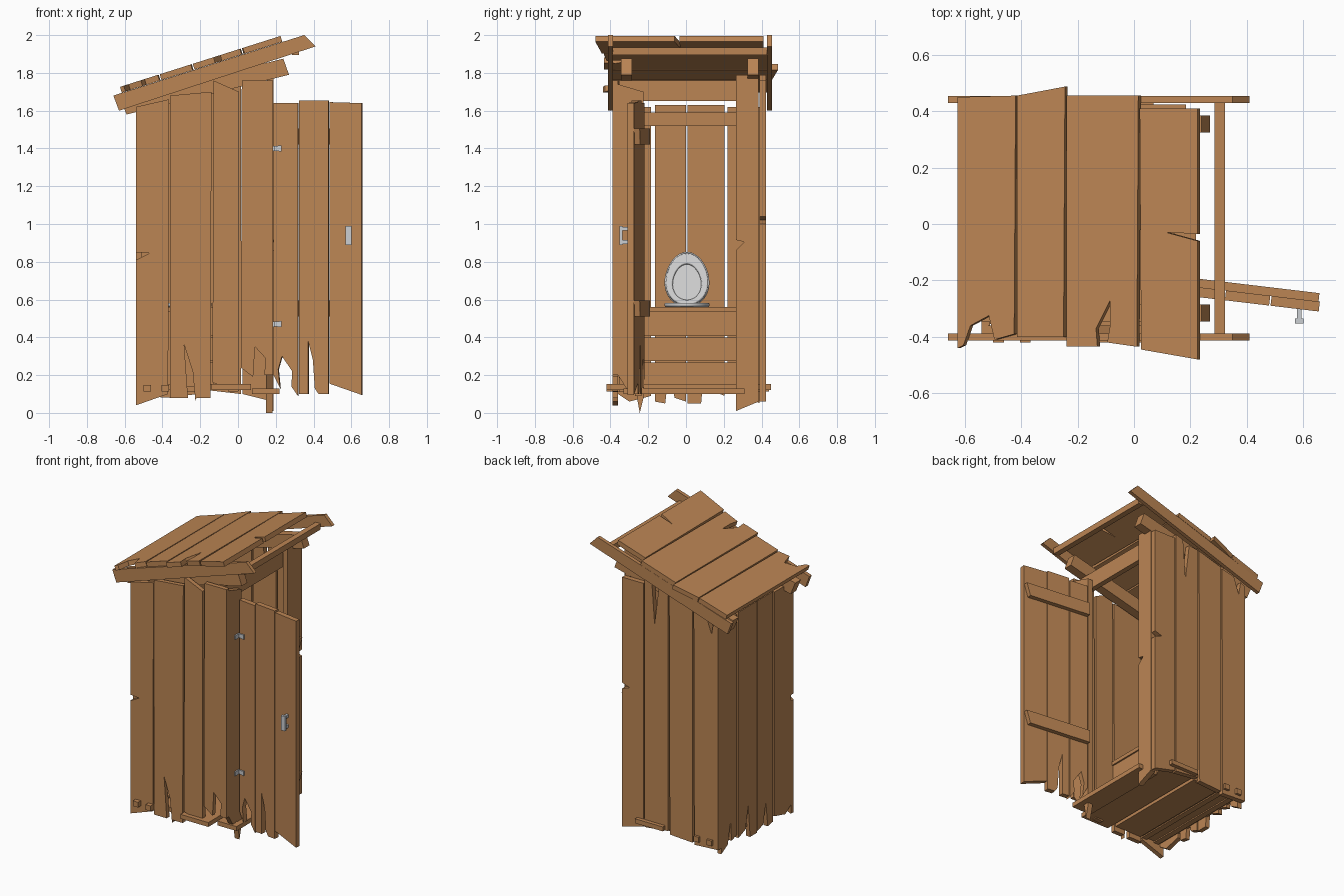
import bpy, bmesh, math
from mathutils import Vector


def material(name, rgb):
    m = bpy.data.materials.new(name)
    m.diffuse_color = (*rgb, 1)
    return m


WOOD = material("wood brown", (0.50, 0.235, 0.088))
PORCELAIN = material("pale grey", (0.64, 0.64, 0.64))
METAL = material("hinge grey", (0.60, 0.62, 0.65))


def slab(name, pts, origin, u, v, t, mat=WOOD):
    """Extrude a 2D outline lying in the plane (u, v), centred on the plane."""
    o, u, v = Vector(origin), Vector(u), Vector(v)
    n = u.cross(v).normalized() * t
    bm = bmesh.new()
    f = bm.faces.new([bm.verts.new(o + u * a + v * b - n / 2) for a, b in pts])
    new = bmesh.ops.extrude_face_region(bm, geom=[f])["geom"]
    bmesh.ops.translate(bm, verts=[g for g in new if isinstance(g, bmesh.types.BMVert)], vec=n)
    bmesh.ops.recalc_face_normals(bm, faces=bm.faces)
    me = bpy.data.meshes.new(name)
    bm.to_mesh(me)
    bm.free()
    me.materials.append(mat)
    ob = bpy.data.objects.new(name, me)
    bpy.context.collection.objects.link(ob)
    return ob


def box(name, x0, x1, y0, y1, z0, z1, mat=WOOD):
    return slab(name, [(x0, y0), (x1, y0), (x1, y1), (x0, y1)],
                (0, 0, (z0 + z1) / 2), (1, 0, 0), (0, 1, 0), z1 - z0, mat)


X, Y, Z = (1, 0, 0), (0, 1, 0), (0, 0, 1)

# Side wall towards -y
for i, p in enumerate([
    [(-.54, .04), (-.37, .10), (-.365, 1.66), (-.54, 1.62), (-.54, .85), (-.47, .845), (-.54, .81)],
    [(-.36, .08), (-.265, .08), (-.285, .36), (-.24, .22), (-.225, .06), (-.22, .08),
     (-.145, .08), (-.14, 1.70), (-.36, 1.68)],
    [(-.135, .16), (-.06, .14), (-.05, .11), (.005, .115), (.005, 1.70), (-.13, 1.76)],
    [(.015, .24), (.08, .19), (.09, .35), (.145, .29), (.14, .20), (.185, .20), (.185, 1.76), (.02, 1.76)],
]):
    slab(f"left_wall_plank_{i}", p, (0, -.375, 0), X, Z, .03)

# Side wall towards +y, with split tops and a nick on the door edge
for i, p in enumerate([
    [(-.54, .09), (-.36, .08), (-.355, 1.68), (-.45, 1.66), (-.49, 1.55), (-.505, 1.64), (-.54, 1.62)],
    [(-.345, .09), (-.175, .10), (-.17, 1.74), (-.345, 1.69)],
    [(-.16, .12), (.015, .10), (.015, 1.79), (-.04, 1.77), (-.06, 1.50), (-.09, 1.75), (-.16, 1.74)],
    [(.025, .10), (.185, .06), (.185, 1.0), (.13, 1.02), (.185, 1.04), (.185, 1.76), (.025, 1.76)],
]):
    slab(f"right_wall_plank_{i}", p, (0, .407, 0), X, Z, .034)

# Rear wall
for i, p in enumerate([
    [(-.36, .10), (-.30, .06), (-.185, .09), (-.185, 1.62), (-.36, 1.62)],
    [(-.165, .06), (-.11, .05), (-.09, .22), (-.06, .08), (0, .06), (0, 1.63), (-.165, 1.63)],
    [(.008, .05), (.08, .05), (.10, .27), (.13, .12), (.205, .09), (.205, 1.63), (.008, 1.63)],
    [(.22, .12), (.28, .10), (.29, .24), (.32, .09), (.39, .05), (.39, 1.62), (.22, 1.62)],
]):
    slab(f"rear_wall_plank_{i}", p, (-.525, 0, 0), Y, Z, .03)

# Door-side corner planks
slab("hinge_corner_plank", [(-.36, .2), (-.31, .12), (-.27, .14), (-.245, 0), (-.225, .08),
                            (-.225, 1.70), (-.36, 1.74)], (.165, 0, 0), Y, Z, .035)
slab("latch_corner_plank", [(.265, .01), (.385, .06), (.385, 1.79), (.265, 1.79), (.265, .915),
                            (.31, .905), (.265, .86)], (.17, 0, 0), Y, Z, .035)
box("door_header", .11, .145, -.355, .385, 1.65, 1.76)
box("rear_top_rail", -.51, -.475, -.355, .385, 1.52, 1.59)

# Open door, swung about its hinge edge
a = math.radians(-6.8)
D = (math.cos(a), math.sin(a), 0)
door_o = (.19, -.237, 0)
for i, p in enumerate([
    [(0, .20), (.035, .13), (.025, .23), (.045, .30), (.10, .22), (.095, .14), (.13, .09),
     (.13, 1.64), (0, 1.64)],
    [(.135, .10), (.185, .10), (.185, .38), (.21, .28), (.22, .13), (.24, .10), (.293, .10),
     (.293, 1.655), (.135, 1.655)],
    [(.298, .155), (.47, .095), (.47, 1.64), (.298, 1.645)],
]):
    slab(f"door_plank_{i}", p, door_o, D, Z, .035)
for z in (.51, 1.42):
    slab("door_batten", [(.0, z), (.44, z), (.465, z + .085), (.0, z + .085)],
         (.194, -.205, 0), D, Z, .03)

# Hinges and pull handle
for z in (.47, 1.40):
    slab("hinge_leaf", [(0, z - .012), (.04, z - .016), (.04, z + .016), (0, z + .012)],
         (.19, -.259, 0), D, Z, .009, METAL)
    box("hinge_plate", .183, .192, -.30, -.255, z - .014, z + .014, METAL)
box("handle_grip", .57, .60, -.352, -.335, .89, .99, METAL)
for z in (.905, .975):
    box("handle_post", .577, .593, -.337, -.295, z - .01, z + .01, METAL)

# Roof boards lying on the slope
S = .317
RU = (1, 0, S)
for i, p in enumerate([
    [(-.62, -.44), (-.60, -.43), (-.575, -.36), (-.51, -.325), (-.49, -.41), (-.42, -.39),
     (-.415, .455), (-.62, .45)],
    [(-.41, -.40), (-.245, -.40), (-.24, .487), (-.41, .455)],
    [(-.235, -.435), (-.125, -.435), (-.13, -.37), (-.08, -.27), (-.08, -.36), (-.09, -.42),
     (.015, -.435), (.02, .455), (-.235, .455)],
    [(.03, -.445), (.23, -.48), (.23, -.06), (.12, -.03), (.23, -.035), (.23, .41), (.025, .41)],
]):
    slab(f"roof_board_{i}", p, (0, 0, 1.70 + .6 * S + .017), RU, Y, .032)

# Outer barge rafters, inner rafters and the front cross bar
for y in (-.40, .442):
    slab("outer_rafter", [(-.66, 1.68), (.35, 2.0), (.41, 1.94), (-.63, 1.60)], (0, y, 0), X, Z, .025)
for y in (-.315, .355):
    slab("inner_rafter", [(-.625, 1.665), (.24, 1.875), (.27, 1.79), (-.59, 1.58)], (0, y, 0), X, Z, .06)
box("roof_cross_bar", .285, .323, -.39, .43, 1.895, 1.935)

# Floor boards
for x0, x1, y0, y1, z in [(-.52, -.36, -.355, .385, .12), (-.35, -.15, -.355, .40, .11),
                          (-.14, .07, -.42, .45, .122), (.075, .22, -.33, .31, .10)]:
    box("floor_board", x0, x1, y0, y1, z, z + .03)
for x in (-.48, -.385):
    box("floor_peg", x - .019, x + .019, -.42, .44, .112, .148)

# Bench with three front boards
for z0, z1, dx in [(.15, .268, 0), (.275, .40, .006), (.408, .535, 0)]:
    box("bench_front_board", -.16 + dx, -.13 + dx, -.355, .385, z0, z1)
box("bench_top", -.51, -.12, -.355, .385, .535, .56)


# Toilet seat: egg-shaped ring on the bench with a raised lid
def egg(w, h, c):
    out = []
    for k in range(32):
        t = 2 * math.pi * k / 32
        out.append((w * math.cos(t) * (1 - .12 * math.sin(t)), c + h * math.sin(t)))
    return out


def egg_part(name, pts, o, v, t, hole=None):
    ob = slab(name, pts, o, Y, v, t, PORCELAIN)
    bpy.context.view_layer.objects.active = ob
    if hole:
        cut = slab(name + "_cutter", hole, o, Y, v, t * 4, PORCELAIN)
        cut.hide_render = True
        m = ob.modifiers.new("hole", "BOOLEAN")
        m.object, m.solver = cut, "EXACT"
        bpy.ops.object.modifier_apply(modifier=m.name)
        bpy.data.objects.remove(cut)
    b = ob.modifiers.new("round", "BEVEL")
    b.width, b.segments = .006, 2
    ob.select_set(True)
    bpy.ops.object.shade_smooth_by_angle()
    ob.select_set(False)


UP = Vector((-.2, 0, 1))
egg_part("seat_lid", egg(.118, .145, .145), (-.40, .005, .562), UP, .02)
egg_part("seat_lid_rim", egg(.112, .138, .145), (-.385, .005, .562), UP, .022, egg(.075, .095, .13))
egg_part("seat_ring", egg(.118, .125, .0), (-.265, .005, .572), (1, 0, 0), .022, egg(.07, .08, 0))
